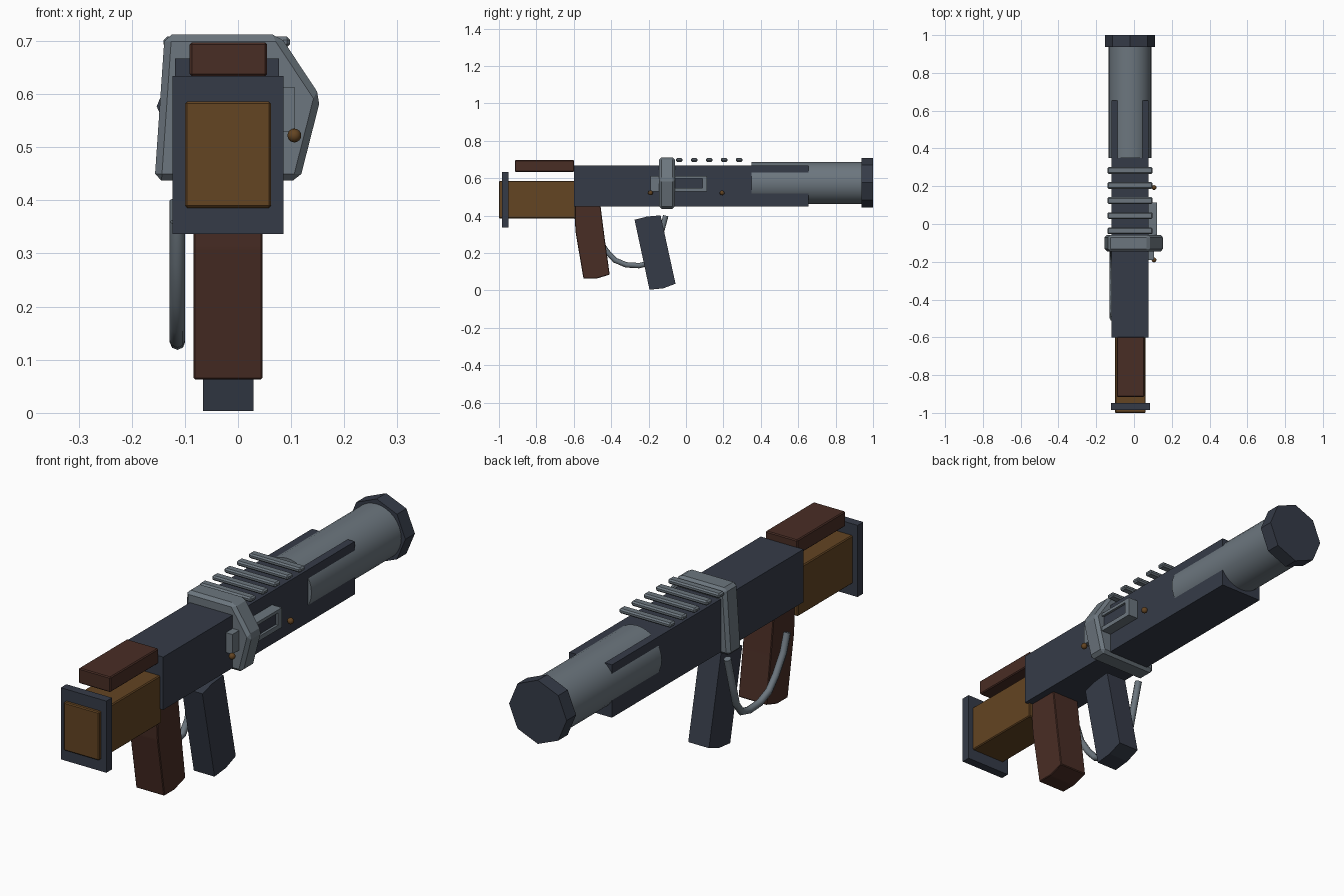
import bpy, bmesh, math
from mathutils import Vector

if "Cube" in bpy.data.objects:
    bpy.data.objects.remove(bpy.data.objects["Cube"])


def material(name, rgb):
    m = bpy.data.materials.new(name)
    m.diffuse_color = (*rgb, 1)
    m.use_nodes = True
    m.node_tree.nodes["Principled BSDF"].inputs["Base Color"].default_value = m.diffuse_color
    return m


STEEL = material("steel grey", (0.150, 0.182, 0.210))
DARK = material("dark gunmetal", (0.036, 0.044, 0.064))
WOOD = material("walnut brown", (0.125, 0.058, 0.016))
RED = material("dark red wood", (0.066, 0.026, 0.018))


def finish(name, bm, mat, bevel=0):
    bmesh.ops.recalc_face_normals(bm, faces=bm.faces)
    if bevel:
        bmesh.ops.bevel(bm, geom=bm.edges[:], offset=bevel, segments=1,
                        affect='EDGES', profile=0.5)
    me = bpy.data.meshes.new(name)
    bm.to_mesh(me)
    bm.free()
    me.materials.append(mat)
    ob = bpy.data.objects.new(name, me)
    bpy.context.collection.objects.link(ob)
    return ob


def box(name, mat, x, y, z, bevel=0):
    bm = bmesh.new()
    bmesh.ops.create_cube(bm, size=1)
    for v in bm.verts:
        for i, r in enumerate((x, y, z)):
            v.co[i] = r[0] if v.co[i] < 0 else r[1]
    return finish(name, bm, mat, bevel)


def prism(name, mat, points, axis, lo, hi, bevel=0):
    """Extrude a 2D outline along x (points are y,z) or y (points are x,z)."""
    bm = bmesh.new()
    rings = []
    for d in (lo, hi):
        rings.append([bm.verts.new((d, a, b) if axis == 'x' else (a, d, b))
                      for a, b in points])
    n = len(points)
    bm.faces.new(rings[0])
    bm.faces.new(rings[1][::-1])
    for i in range(n):
        j = (i + 1) % n
        bm.faces.new((rings[0][i], rings[0][j], rings[1][j], rings[1][i]))
    return finish(name, bm, mat, bevel)


def circle(cx, cz, r, n):
    return [(cx + r * math.cos(2 * math.pi * i / n),
             cz + r * math.sin(2 * math.pi * i / n)) for i in range(n)]


def smooth(ob, angle=30):
    bpy.ops.object.select_all(action='DESELECT')
    ob.select_set(True)
    bpy.context.view_layer.objects.active = ob
    bpy.ops.object.shade_smooth_by_angle(angle=math.radians(angle))


# Receiver, barrel and muzzle
box("receiver", DARK, (-0.119, 0.077), (-0.6, 0.655), (0.448, 0.667))
smooth(prism("barrel", STEEL, circle(-0.021, 0.575, 0.113, 32), 'y', 0.35, 0.97))
prism("muzzle_cap", DARK, circle(-0.021, 0.577, 0.132, 8), 'y', 0.938, 1.0)

# Faceted collar around the receiver
prism("collar", STEEL, [(-0.138, 0.712), (0.078, 0.712), (0.156, 0.594),
                        (0.116, 0.437), (-0.157, 0.437)], 'y', -0.145, -0.058, 0.013)

# Top rail ribs
for i in range(5):
    y = -0.036 + 0.08 * i
    box(f"top_rib_{i + 1}", STEEL, (-0.14, 0.098), (y - 0.018, y + 0.018),
        (0.688, 0.708), 0.006)

# Stock, butt plate and cheek rest
box("stock", WOOD, (-0.1, 0.062), (-1.0, -0.59), (0.386, 0.586), 0.004)
box("butt_plate", DARK, (-0.123, 0.086), (-0.985, -0.948), (0.337, 0.634))
box("cheek_rest", RED, (-0.091, 0.055), (-0.915, -0.598), (0.634, 0.697), 0.004)

# Grips
prism("rear_grip", RED, [(-0.6, 0.46), (-0.59, 0.31), (-0.548, 0.063), (-0.48, 0.063),
                         (-0.408, 0.085), (-0.435, 0.28), (-0.458, 0.46)],
      'x', -0.084, 0.046, 0.003)
prism("front_grip", DARK, [(-0.275, 0.378), (-0.195, 0.004), (-0.12, 0.012),
                           (-0.056, 0.036), (-0.136, 0.402), (-0.21, 0.395)],
      'x', -0.066, 0.029)

# Guard tube on the left side: eight-sided sections along a path
path = [(-0.108, 0.4), (-0.138, 0.29), (-0.165, 0.19), (-0.2, 0.145), (-0.25, 0.133),
        (-0.32, 0.137), (-0.38, 0.162), (-0.425, 0.21), (-0.475, 0.285), (-0.5, 0.36)]
bm = bmesh.new()
rings = []
for i, p in enumerate(path):
    a, b = path[max(i - 1, 0)], path[min(i + 1, len(path) - 1)]
    t = Vector((0, b[0] - a[0], b[1] - a[1])).normalized()
    side = Vector((1, 0, 0))
    up = side.cross(t)
    c = Vector((-0.114, p[0], p[1]))
    rings.append([bm.verts.new(c + 0.0145 * (side * math.cos(k * math.pi / 4)
                                            + up * math.sin(k * math.pi / 4)))
                  for k in range(8)])
for r, s in zip(rings, rings[1:]):
    for k in range(8):
        m = (k + 1) % 8
        bm.faces.new((r[k], r[m], s[m], s[k]))
bm.faces.new(rings[0])
bm.faces.new(rings[-1])
smooth(finish("guard_tube", bm, STEEL), 50)

# Side port: frame, bolt bar and small block behind the collar
for nm, z in (("port_frame_lower", (0.53, 0.549)), ("port_frame_upper", (0.599, 0.612))):
    box(nm, STEEL, (0.07, 0.122), (-0.07, 0.113), z)
box("port_frame_end", STEEL, (0.07, 0.122), (0.088, 0.113), (0.549, 0.599))
box("port_bolt", DARK, (0.07, 0.112), (-0.07, 0.088), (0.549, 0.599))
box("port_block", STEEL, (0.07, 0.107), (-0.19, -0.14), (0.53, 0.612))

# Pins
for nm, y in (("rear_pin", -0.19), ("front_pin", 0.193)):
    bm = bmesh.new()
    bmesh.ops.create_uvsphere(bm, u_segments=12, v_segments=8, radius=0.013)
    bmesh.ops.translate(bm, verts=bm.verts, vec=(0.106, y, 0.522))
    smooth(finish(nm, bm, WOOD), 60)
